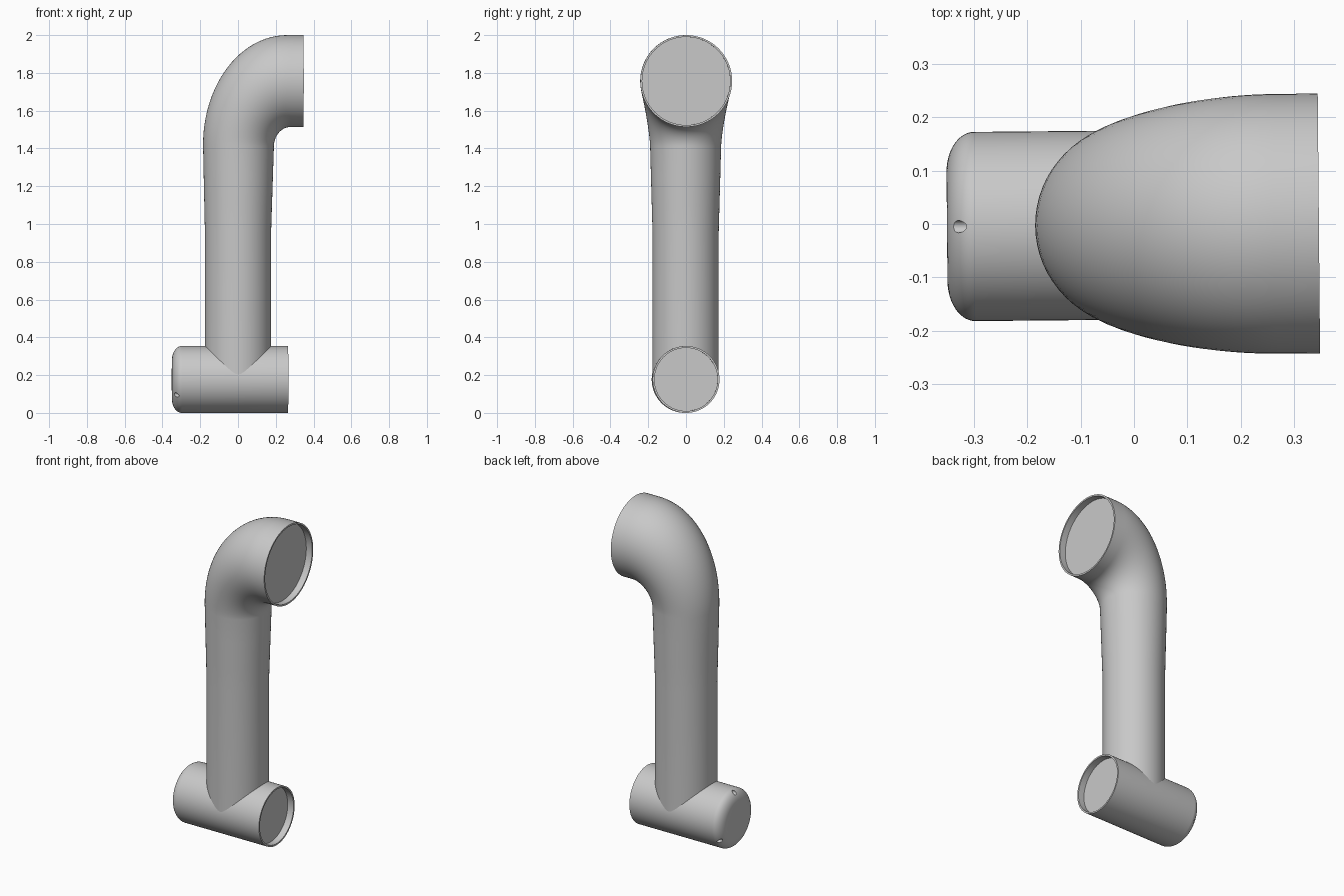
import bpy, bmesh
from math import sin, cos, pi, radians

SIDES = 64

old = bpy.data.objects.get("Cube")
if old:
    bpy.data.objects.remove(old, do_unlink=True)

grey = bpy.data.materials.new("plain_grey")
grey.use_nodes = True
colour = (0.58, 0.58, 0.58, 1)
grey.diffuse_color = colour
grey.node_tree.nodes["Principled BSDF"].inputs["Base Color"].default_value = colour


def ring(a, b, half):
    """Closed ring whose diameter in the XZ plane runs from a to b; half = half width in y."""
    cx, cz = (a[0] + b[0]) / 2, (a[1] + b[1]) / 2
    dx, dz = (a[0] - b[0]) / 2, (a[1] - b[1]) / 2
    turns = [2 * pi * i / SIDES for i in range(SIDES)]
    return [(cx + dx * cos(t), half * sin(t), cz + dz * cos(t)) for t in turns]


def loft(name, rings):
    """Skin a list of rings and cap both ends."""
    bm = bmesh.new()
    rows = [[bm.verts.new(p) for p in r] for r in rings]
    for lo, hi in zip(rows, rows[1:]):
        for i in range(SIDES):
            j = (i + 1) % SIDES
            bm.faces.new((lo[i], lo[j], hi[j], hi[i]))
    bm.faces.new(rows[0])
    bm.faces.new(rows[-1])
    bmesh.ops.recalc_face_normals(bm, faces=bm.faces)
    mesh = bpy.data.meshes.new(name)
    bm.to_mesh(mesh)
    bm.free()
    obj = bpy.data.objects.new(name, mesh)
    bpy.context.collection.objects.link(obj)
    obj.data.materials.append(grey)
    obj.location.y = -0.002
    obj.rotation_euler.z = 0.009
    return obj


def disc(x, z, r):
    """Circular ring facing along x."""
    return ring((x, z + r), (x, z - r), r)


def socket(x, z, r, lip=0.01, depth=0.04):
    """Rim and recessed end plate of an open pipe end."""
    return [disc(x, z, r), disc(x, z, r - lip), disc(x - depth, z, r - lip)]


# Upright pipe, flaring slightly towards the top
rings = [ring((-0.175, z), (0.175, z), 0.175) for z in (0.178, 0.95)]
for k in (0.33, 0.67):
    z = 0.95 + 0.46 * k
    rings.append(ring((-0.175 - 0.01 * k, z), (0.175 + 0.015 * k, z), 0.175 + 0.013 * k))

# Widening elbow between an outer and an inner quarter arc
STEPS = 24
for i in range(STEPS + 1):
    t = pi / 2 * i / STEPS
    outer = (0.26 - 0.445 * cos(t), 1.42 + 0.58 * sin(t))
    inner = (0.28 - 0.09 * cos(t), 1.41 + 0.104 * sin(t))
    rings.append(ring(outer, inner, 0.188 + 0.055 * sin(t) ** 1.3))
rings += socket(0.346, 1.757, 0.243)
upright = loft("upright_pipe_and_elbow", rings)

# Horizontal base pipe with a rounded closed end
BASE_Z, BASE_R = 0.177, 0.177
rings = []
for i in range(13):
    t = pi / 2 * i / 12
    rings.append(disc(-0.298 - 0.052 * cos(t), BASE_Z, BASE_R - 0.075 * (1 - sin(t))))
rings += socket(0.265, BASE_Z, BASE_R)
base = loft("base_pipe", rings)

# Three small holes drilled into the rounded end
for angle in (90, 210, 330):
    y, z = 0.162 * cos(radians(angle)), BASE_Z + 0.162 * sin(radians(angle))
    drill = loft("drill", [[(px, py + y, pz) for px, py, pz in disc(x, z, 0.0115)]
                           for x in (-0.4, -0.285)])
    drill.hide_render = True
    cut = base.modifiers.new("hole", "BOOLEAN")
    cut.operation = "DIFFERENCE"
    cut.solver = "EXACT"
    cut.object = drill
    bpy.context.view_layer.objects.active = base
    bpy.ops.object.modifier_apply(modifier=cut.name)
    bpy.data.objects.remove(drill, do_unlink=True)

# Smooth shading with crisp rims
bpy.ops.object.select_all(action="DESELECT")
for obj in (upright, base):
    obj.select_set(True)
bpy.context.view_layer.objects.active = base
bpy.ops.object.shade_smooth_by_angle(angle=radians(35))
